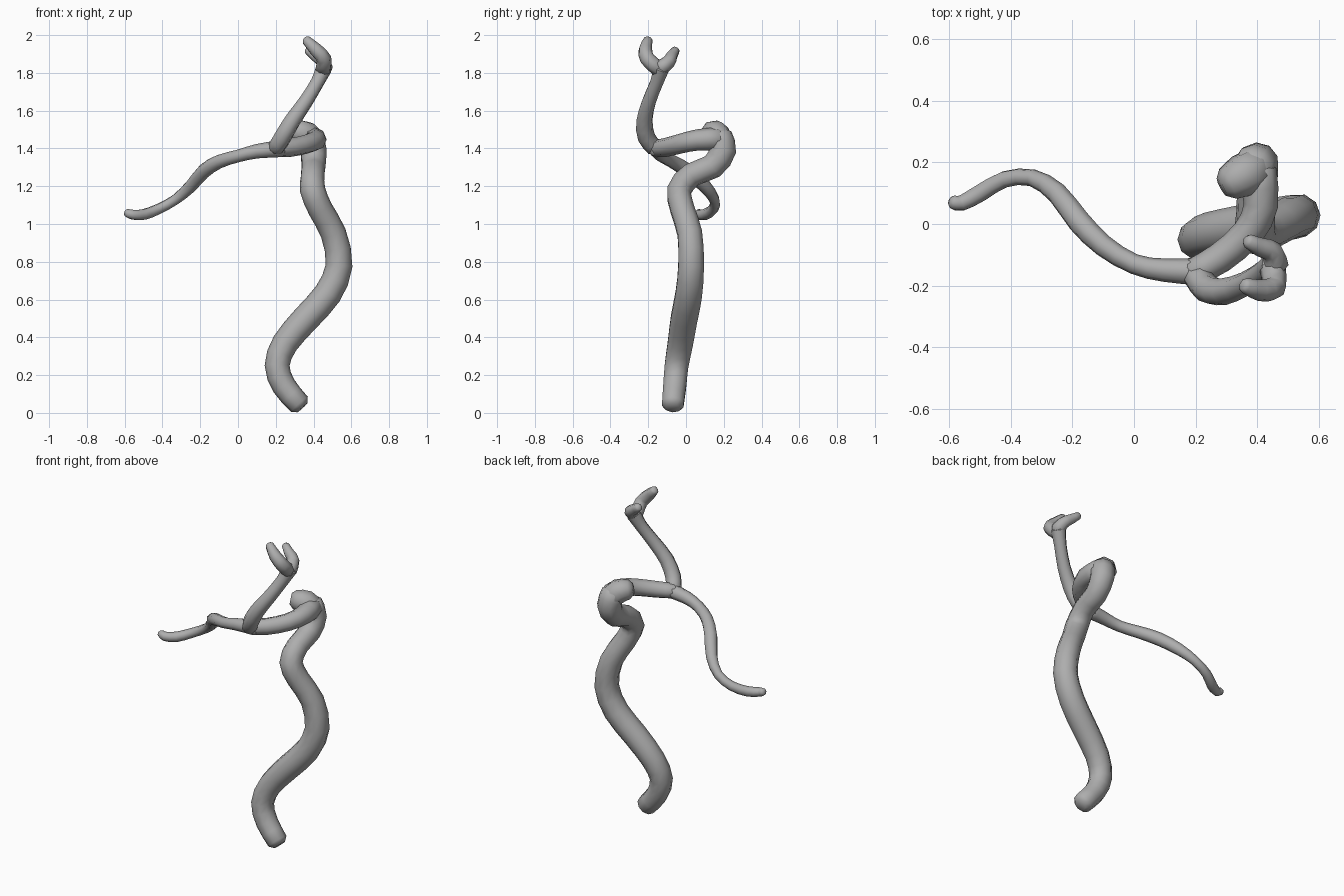
import bpy, bmesh, math
from mathutils import Vector, Matrix

cube = bpy.data.objects.get("Cube")
if cube:
    bpy.data.objects.remove(cube)

bark = bpy.data.materials.new("grey_bark")
bark.use_nodes = True
bark.diffuse_color = (0.42, 0.42, 0.42, 1)
bark.node_tree.nodes["Principled BSDF"].inputs["Base Color"].default_value = (0.42, 0.42, 0.42, 1)


def smooth_path(points, steps):
    """Catmull-Rom interpolation of (x, y, z, radius) points."""
    pts = [Vector(p) for p in points]
    pts = [2 * pts[0] - pts[1]] + pts + [2 * pts[-1] - pts[-2]]
    out = []
    for a, b, c, d in zip(pts, pts[1:], pts[2:], pts[3:]):
        for i in range(steps):
            t = i / steps
            out.append(0.5 * (2 * b + (c - a) * t + (2 * a - 5 * b + 4 * c - d) * t * t
                              + (3 * b - a - 3 * c + d) * t ** 3))
    return out + [pts[-2]]


def limb(name, points, sides=8, steps=2):
    """Sweep a many-sided ring along the path, with bevelled ends."""
    path = smooth_path(points, steps)
    centres = [p.to_3d() for p in path]
    radii = [p.w for p in path]
    last = len(path) - 1
    tangents = [(centres[min(i + 1, last)] - centres[max(i - 1, 0)]).normalized()
                for i in range(last + 1)]
    # extra shrunken ring at each end
    start = centres[0] - tangents[0] * radii[0] * 0.4
    end = centres[-1] + tangents[-1] * radii[-1] * 0.4
    centres = [start] + centres + [end]
    radii = [radii[0] * 0.6] + radii + [radii[-1] * 0.6]
    tangents = [tangents[0]] + tangents + [tangents[-1]]
    bm = bmesh.new()
    side = tangents[0].orthogonal().normalized()
    rings = []
    for c, r, t in zip(centres, radii, tangents):
        side = (side - t * side.dot(t)).normalized()
        rings.append([bm.verts.new(c + Matrix.Rotation(math.tau * k / sides, 3, t) @ side * r)
                      for k in range(sides)])
    for lower, upper in zip(rings, rings[1:]):
        for k in range(sides):
            n = (k + 1) % sides
            bm.faces.new((lower[k], lower[n], upper[n], upper[k]))
    bm.faces.new(rings[0][::-1])
    bm.faces.new(rings[-1])
    bmesh.ops.recalc_face_normals(bm, faces=bm.faces)
    mesh = bpy.data.meshes.new(name)
    bm.to_mesh(mesh)
    bm.free()
    mesh.materials.append(bark)
    obj = bpy.data.objects.new(name, mesh)
    bpy.context.collection.objects.link(obj)
    bpy.ops.object.select_all(action="DESELECT")
    obj.select_set(True)
    bpy.context.view_layer.objects.active = obj
    bpy.ops.object.shade_smooth_by_angle(angle=math.radians(48))


# Winding trunk, rising and curling back into a hook
limb("trunk", [
    (.325, -.07, .045, .06), (.245, -.06, .14, .064), (.207, -.05, .25, .066),
    (.25, -.03, .37, .07), (.36, -.01, .5, .074), (.475, .015, .63, .074),
    (.535, .027, .78, .071), (.505, .02, .95, .068), (.435, -.02, 1.08, .066),
    (.395, -.035, 1.18, .067), (.395, .03, 1.26, .064), (.40, .14, 1.305, .066),
    (.4, .195, 1.39, .071), (.385, .175, 1.465, .07)], sides=10)

# Broken end of the trunk
limb("trunk_stub", [(.40, .185, 1.43, .066), (.36, .16, 1.475, .073), (.305, .13, 1.49, .057)])

# Branch running forward from the hook
limb("main_branch", [
    (.4, .17, 1.45, .064), (.412, .06, 1.445, .056), (.37, -.03, 1.425, .052),
    (.28, -.11, 1.405, .05), (.19, -.16, 1.4, .046)])

# Long twig drooping to the right
limb("drooping_twig", [
    (.23, -.155, 1.4, .046), (.1, -.15, 1.385, .038), (0, -.13, 1.36, .033),
    (-.1, -.07, 1.33, .036), (-.18, .01, 1.28, .039), (-.25, .10, 1.2, .035),
    (-.33, .15, 1.13, .028), (-.42, .145, 1.08, .028), (-.5, .10, 1.05, .03),
    (-.56, .068, 1.05, .027), (-.59, .072, 1.06, .022)])

# Twig climbing upward, forked at its top
limb("rising_twig", [
    (.2, -.165, 1.4, .045), (.237, -.21, 1.46, .047), (.29, -.22, 1.55, .044),
    (.36, -.195, 1.65, .039), (.42, -.155, 1.75, .037), (.455, -.13, 1.825, .045)])
limb("front_prong", [
    (.45, -.145, 1.82, .042), (.455, -.205, 1.875, .04),
    (.41, -.215, 1.925, .036), (.36, -.2, 1.975, .025)])
limb("back_prong", [
    (.46, -.135, 1.825, .042), (.45, -.09, 1.86, .036),
    (.41, -.075, 1.89, .031), (.37, -.055, 1.92, .023)])
